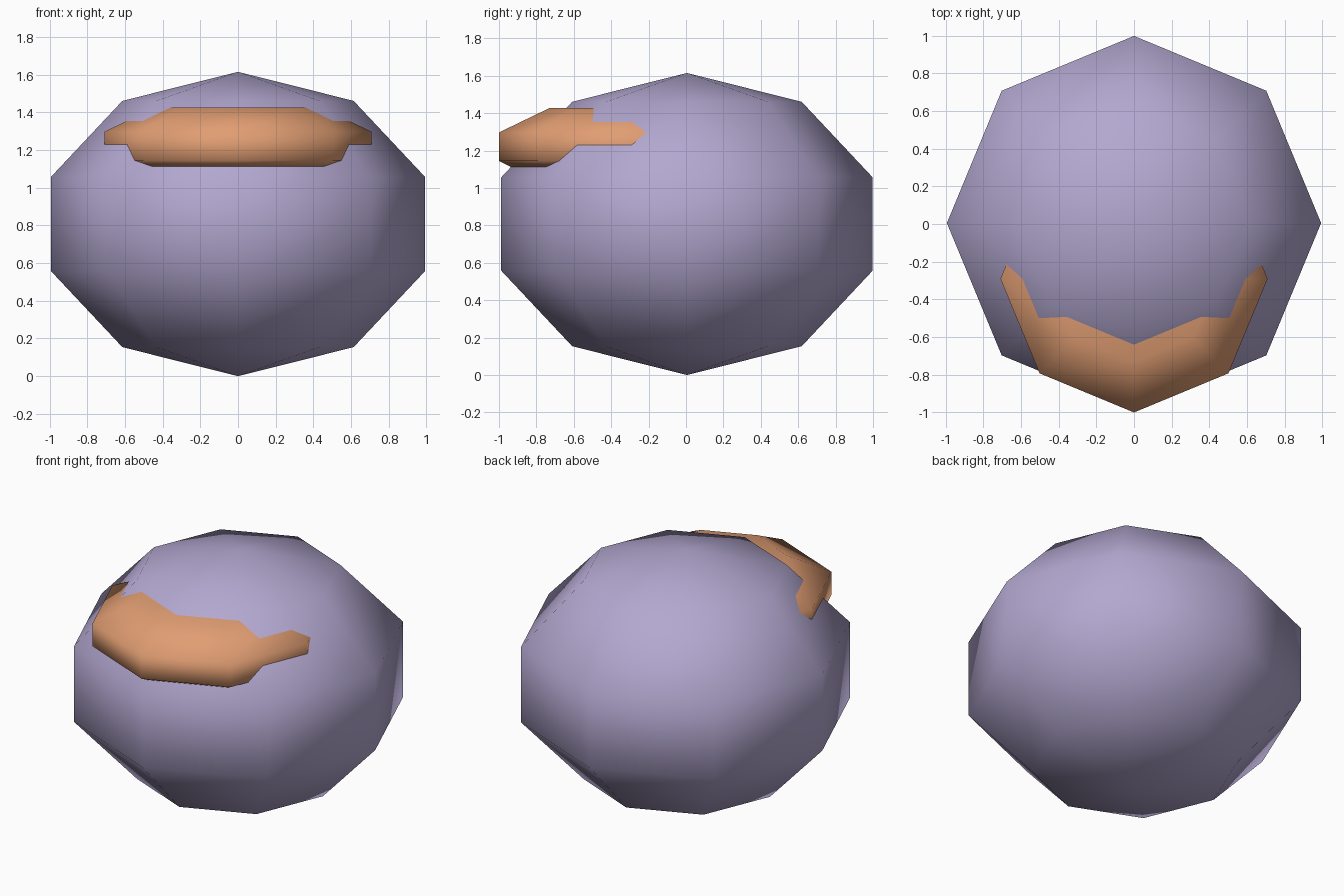
import bpy, bmesh, math

if "Cube" in bpy.data.objects:
    bpy.data.objects.remove(bpy.data.objects["Cube"])


def material(name, rgb):
    m = bpy.data.materials.new(name)
    m.diffuse_color = (*rgb, 1)
    m.use_nodes = True
    m.node_tree.nodes["Principled BSDF"].inputs["Base Color"].default_value = m.diffuse_color
    return m


def lathe(name, profile, centre_y, mat, sides=8):
    """Spin a (radius, z) profile into a closed, smooth-shaded solid."""
    bm = bmesh.new()
    rings = []
    for r, z in profile:
        if r == 0:
            rings.append([bm.verts.new((0, centre_y, z))] * sides)
        else:
            rings.append([bm.verts.new((r * math.cos(2 * math.pi * i / sides),
                                        centre_y + r * math.sin(2 * math.pi * i / sides), z))
                          for i in range(sides)])
    for low, high in zip(rings, rings[1:]):
        for i in range(sides):
            j = (i + 1) % sides
            bm.faces.new(list(dict.fromkeys((low[i], low[j], high[j], high[i]))))
    bmesh.ops.recalc_face_normals(bm, faces=bm.faces[:])
    for f in bm.faces:
        f.smooth = True
    mesh = bpy.data.meshes.new(name)
    bm.to_mesh(mesh)
    bm.free()
    mesh.materials.append(mat)
    obj = bpy.data.objects.new(name, mesh)
    bpy.context.collection.objects.link(obj)
    return obj


lilac = material("lilac", (0.45, 0.39, 0.63))
orange = material("orange", (0.75, 0.34, 0.17))

# Round body: low-poly sphere, slightly flattened
half, radius = 0.8075, 0.993 / math.sin(math.radians(72))
body = [(radius * math.sin(math.radians(a)) if 0 < a < 180 else 0,
         half - half * math.cos(math.radians(a))) for a in range(0, 181, 36)]
lathe("body", body, 0.005, lilac)

# Beak disc: bevelled octagon sunk into the front of the body
beak = [(0, 1.113), (0.645, 1.113), (0.709, 1.145), (0.709, 1.297), (0.44, 1.427), (0, 1.427)]
lathe("beak", beak, -0.291, orange)
